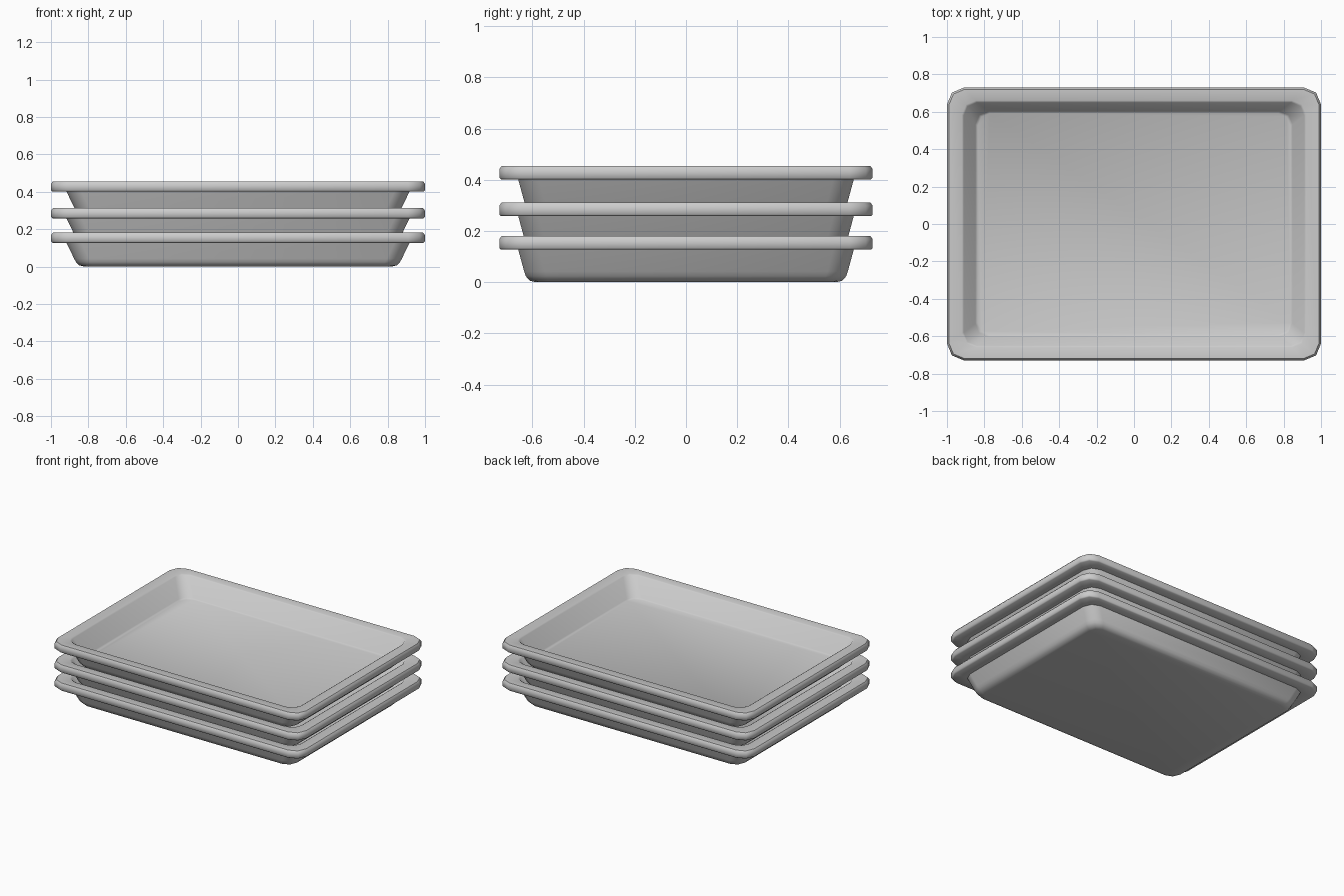
import bpy, bmesh, math

if "Cube" in bpy.data.objects:
    bpy.data.objects.remove(bpy.data.objects["Cube"])


def rounded_rect(hx, hy, r, z, seg=2):
    """Points of a rounded rectangle, counter-clockwise."""
    pts = []
    for i, (sx, sy) in enumerate([(1, 1), (-1, 1), (-1, -1), (1, -1)]):
        for k in range(seg + 1):
            a = math.pi / 2 * (i + k / seg)
            pts.append((sx * (hx - r) + r * math.cos(a),
                        sy * (hy - r) + r * math.sin(a), z))
    return pts


# Section from underside centre, out over the rim, down to the inner floor:
# half width, half depth, corner radius, height
SECTION = [
    (0.820, 0.585, 0.06, 0.000),
    (0.848, 0.610, 0.07, 0.006),
    (0.866, 0.626, 0.08, 0.024),
    (0.876, 0.632, 0.08, 0.042),
    (0.917, 0.655, 0.08, 0.127),
    (0.992, 0.722, 0.085, 0.127),
    (1.000, 0.729, 0.090, 0.134),
    (1.000, 0.729, 0.090, 0.168),
    (0.990, 0.720, 0.085, 0.181),
    (0.920, 0.660, 0.075, 0.181),
    (0.910, 0.650, 0.070, 0.175),
    (0.848, 0.602, 0.070, 0.048),
    (0.835, 0.592, 0.065, 0.041),
]


def make_tray(name, z):
    bm = bmesh.new()
    rings = [[bm.verts.new(p) for p in rounded_rect(*s)] for s in SECTION]
    n = len(rings[0])
    for a, b in zip(rings, rings[1:]):
        for i in range(n):
            j = (i + 1) % n
            bm.faces.new((a[i], a[j], b[j], b[i]))
    bm.faces.new(rings[0][::-1])   # underside
    bm.faces.new(rings[-1])        # inner floor
    bmesh.ops.recalc_face_normals(bm, faces=bm.faces)
    mesh = bpy.data.meshes.new(name)
    bm.to_mesh(mesh)
    bm.free()
    obj = bpy.data.objects.new(name, mesh)
    obj.location.z = z
    bpy.context.collection.objects.link(obj)
    bpy.ops.object.select_all(action='DESELECT')
    obj.select_set(True)
    bpy.context.view_layer.objects.active = obj
    bpy.ops.object.shade_smooth_by_angle(angle=math.radians(50))


# Three stacked trays
for name, z in (("bottom_tray", 0.0), ("middle_tray", 0.131), ("top_tray", 0.274)):
    make_tray(name, z)
